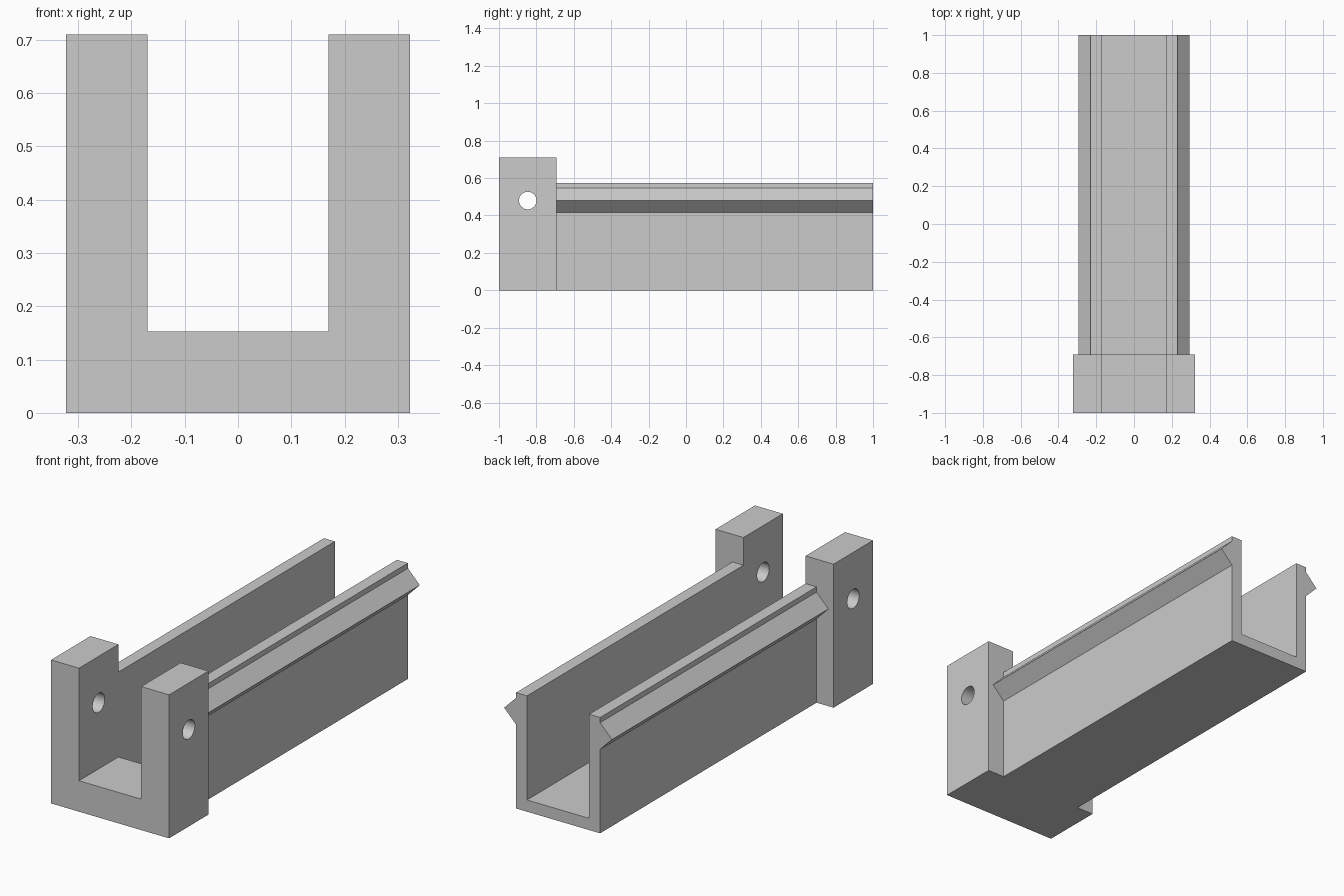
import bpy
import bmesh
from math import pi

cube = bpy.data.objects.get("Cube")
if cube:
    bpy.data.objects.remove(cube, do_unlink=True)

# Single grey finish
grey = bpy.data.materials.new("plain grey")
grey.use_nodes = True
colour = (0.6, 0.6, 0.6, 1)
grey.diffuse_color = colour
grey.node_tree.nodes["Principled BSDF"].inputs["Base Color"].default_value = colour

INNER = 0.17      # half width of the slot
JOINT = -0.692    # where the end bracket meets the channel


def extrude_profile(name, half, y0, y1):
    """Mirror a right-hand (x, z) outline and extrude it along y."""
    outline = half + [(-x, z) for x, z in reversed(half)]
    bm = bmesh.new()
    face = bm.faces.new([bm.verts.new((x, y0, z)) for x, z in outline])
    grown = bmesh.ops.extrude_face_region(bm, geom=[face])
    moved = [v for v in grown["geom"] if isinstance(v, bmesh.types.BMVert)]
    bmesh.ops.translate(bm, verts=moved, vec=(0, y1 - y0, 0))
    bmesh.ops.recalc_face_normals(bm, faces=bm.faces)
    mesh = bpy.data.meshes.new(name)
    bm.to_mesh(mesh)
    bm.free()
    mesh.materials.append(grey)
    obj = bpy.data.objects.new(name, mesh)
    bpy.context.collection.objects.link(obj)
    return obj


# Long thin-walled channel with a pointed rail along each outer side
extrude_profile("railed_channel", [
    (0.23, 0), (0.23, 0.415), (0.295, 0.481), (0.23, 0.547),
    (0.23, 0.573), (INNER, 0.573), (INNER, 0.058)], JOINT, 1)

# Thick U-shaped bracket at the front end
bracket = extrude_profile("end_bracket", [
    (0.323, 0), (0.323, 0.71), (INNER, 0.71), (INNER, 0.153)], -1, JOINT)

# Pin hole through both bracket arms
bpy.ops.mesh.primitive_cylinder_add(
    vertices=48, radius=0.047, depth=1,
    location=(0, -0.846, 0.48), rotation=(0, pi / 2, 0))
cutter = bpy.context.object
cutter.name = "pin_hole_cutter"
cutter.hide_render = True
cutter.data.materials.append(grey)

cut = bracket.modifiers.new("pin_hole", 'BOOLEAN')
cut.operation = 'DIFFERENCE'
cut.solver = 'EXACT'
cut.object = cutter
bpy.ops.object.select_all(action='DESELECT')
bracket.select_set(True)
bpy.context.view_layer.objects.active = bracket
bpy.ops.object.modifier_apply(modifier=cut.name)
bpy.data.objects.remove(cutter, do_unlink=True)
bpy.ops.object.shade_smooth_by_angle()
